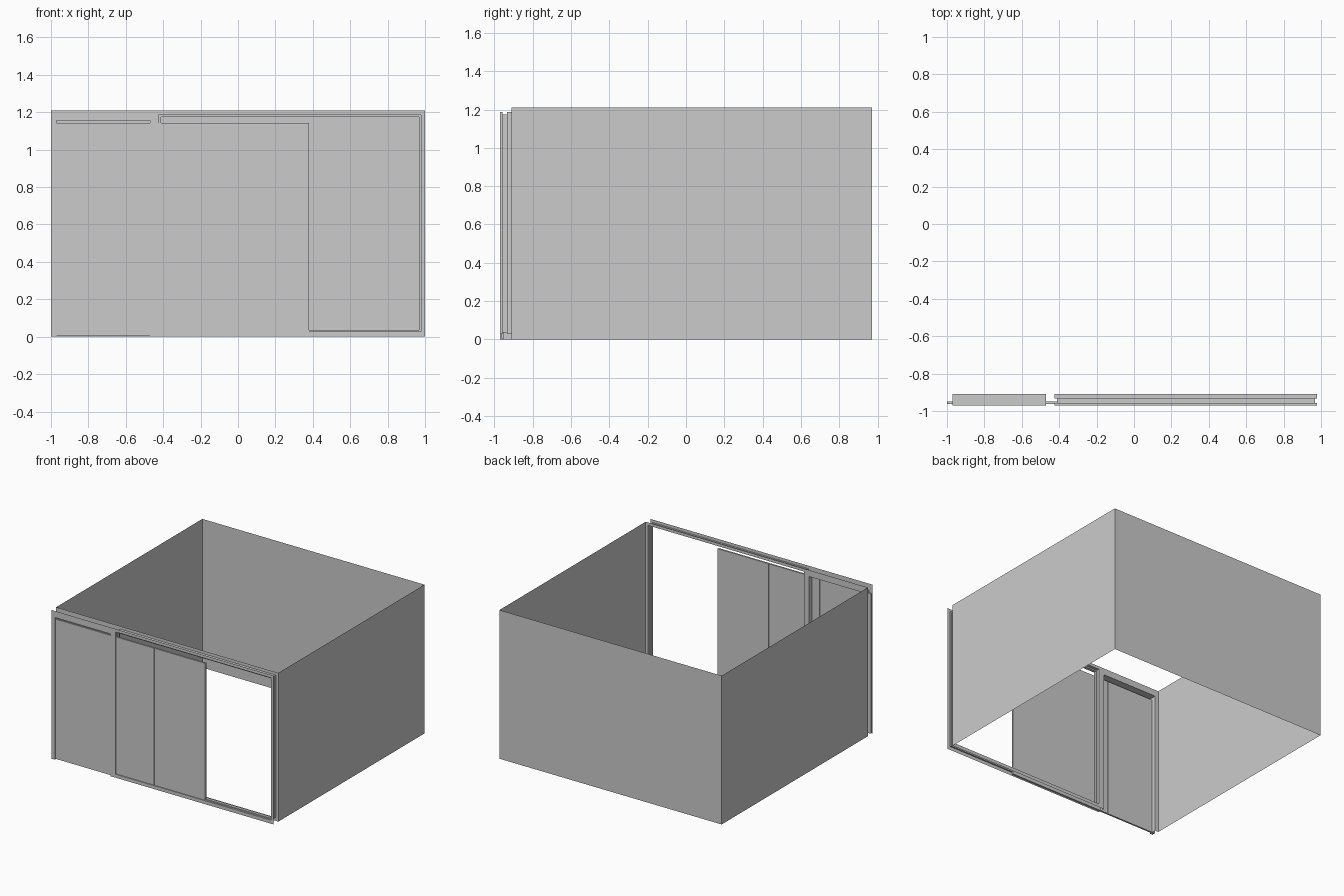
import bpy, bmesh

if "Cube" in bpy.data.objects:
    bpy.data.objects.remove(bpy.data.objects["Cube"])

H = 1.21                       # wall height
YF, YB = -0.97, -0.91          # outer and inner skins of the front wall
LEFT = (-0.97, -0.47, 0.0, 1.157)      # doorway: x0, x1, z0, z1
WIDE = (-0.424, 0.978, 0.028, 1.186)   # wide sliding opening
RING = (-0.413, 0.968, 0.037, 1.175)   # raised track ring inside it
R0, R1 = -0.957, -0.934                # depth of the track ring


def mesh_object(name, quads):
    bm = bmesh.new()
    for q in quads:
        bm.faces.new([bm.verts.new(p) for p in q])
    bmesh.ops.remove_doubles(bm, verts=bm.verts, dist=0.0001)
    me = bpy.data.meshes.new(name)
    bm.to_mesh(me)
    bm.free()
    ob = bpy.data.objects.new(name, me)
    bpy.context.collection.objects.link(ob)
    return ob


def corners(r, y):
    x0, x1, z0, z1 = r
    return [(x0, y, z0), (x1, y, z0), (x1, y, z1), (x0, y, z1)]


def band(loop_a, loop_b, skip=()):
    """Quads joining two four-cornered loops; side 0 is the bottom."""
    return [(loop_a[i], loop_a[(i + 1) % 4], loop_b[(i + 1) % 4], loop_b[i])
            for i in range(4) if i not in skip]


def upright(name, a, b):
    mesh_object(name, [((*a, 0), (*b, 0), (*b, H), (*a, H))])


# Room walls, single sheets
upright("right_wall", (1, YB), (1, 0.97))
upright("back_wall", (1, 0.97), (-1, 0.97))
upright("left_wall", (-1, 0.97), (-1, YB))

# Front wall skins, gridded around the two openings
xs = sorted([-1, 1, *LEFT[:2], *WIDE[:2]])
zs = sorted([0, H, LEFT[3], *WIDE[2:]])
for name, y, flip in (("front_outer_skin", YF, 1), ("front_inner_skin", YB, -1)):
    quads = []
    for x0, x1 in zip(xs, xs[1:]):
        for z0, z1 in zip(zs, zs[1:]):
            cx, cz = (x0 + x1) / 2, (z0 + z1) / 2
            if not any(h[0] < cx < h[1] and h[2] < cz < h[3] for h in (LEFT, WIDE)):
                quads.append(corners((x0, x1, z0, z1), y)[::flip])
    mesh_object(name, quads)

# Doorway reveal, open at the floor
mesh_object("doorway_reveal", band(corners(LEFT, YB), corners(LEFT, YF), skip=(0,)))

# Stepped reveal of the wide opening with its track ring
loops = [corners(WIDE, YB), corners(WIDE, R1), corners(RING, R1),
         corners(RING, R0), corners(WIDE, R0), corners(WIDE, YF)]
mesh_object("track_frame", [q for a, b in zip(loops, loops[1:]) for q in band(a, b)])

# Three equal sliding panels hung between the skins
for i in range(3):
    x0 = -1.0 + 0.46 * i
    r = (x0 + 0.001, x0 + 0.459, 0.005, 1.142)
    front, back = corners(r, -0.963), corners(r, -0.949)
    mesh_object(f"sliding_panel_{i + 1}", [front, back[::-1]] + band(back, front))
